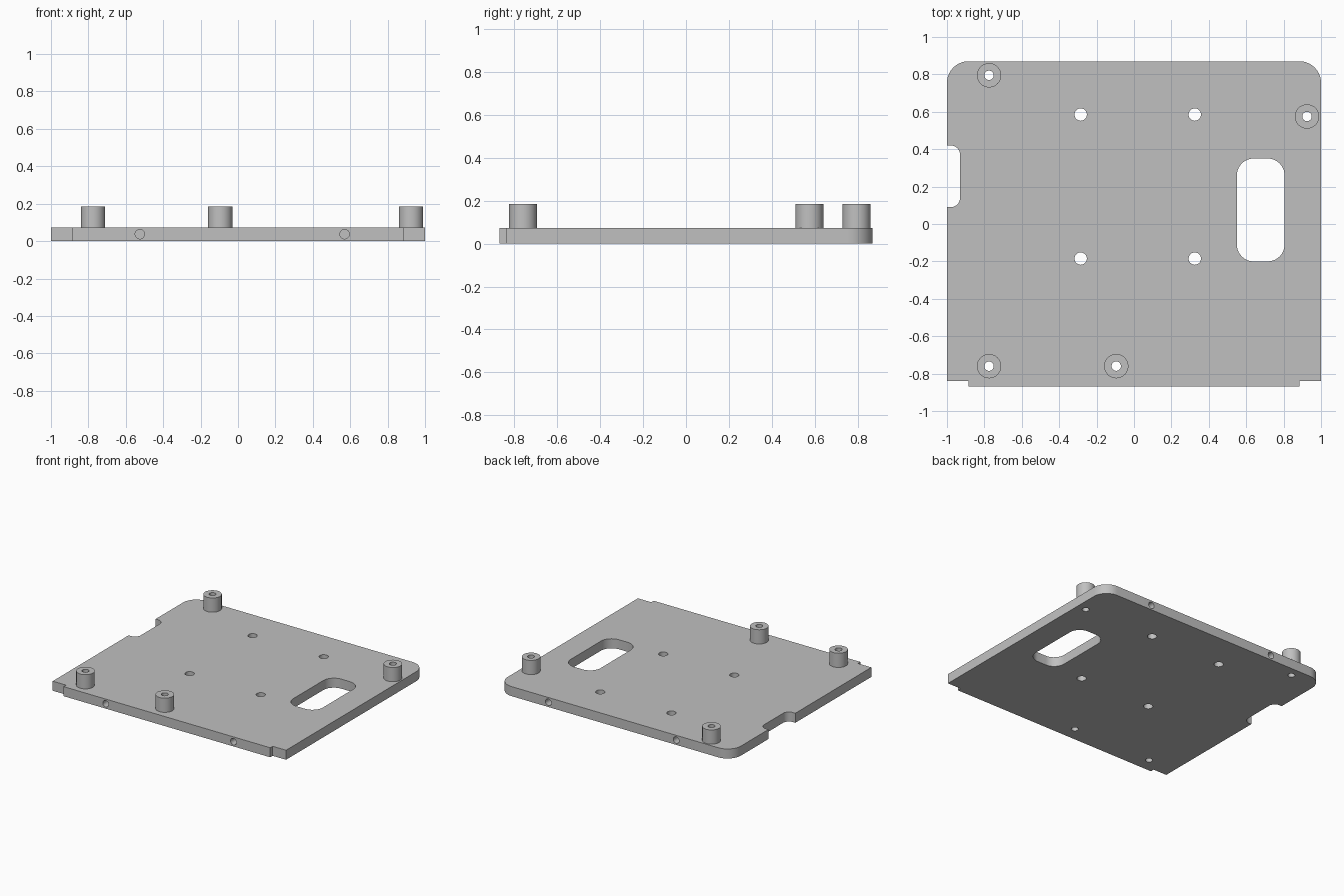
import bpy
import bmesh
from math import cos, sin, pi, radians
from mathutils import Vector, Matrix

cube = bpy.data.objects.get("Cube")
if cube:
    bpy.data.objects.remove(cube)

PLATE_TOP = 0.074
POST_TOP = 0.184
HALF_Y = 0.87

grey = bpy.data.materials.new("plain grey")
grey.use_nodes = True
colour = (0.53, 0.53, 0.53, 1)
grey.diffuse_color = colour
grey.node_tree.nodes["Principled BSDF"].inputs["Base Color"].default_value = colour


def finish(bm, name):
    bmesh.ops.recalc_face_normals(bm, faces=bm.faces)
    mesh = bpy.data.meshes.new(name)
    bm.to_mesh(mesh)
    bm.free()
    mesh.materials.append(grey)
    obj = bpy.data.objects.new(name, mesh)
    bpy.context.scene.collection.objects.link(obj)
    return obj


def fillet(corners, steps=10):
    """Round each right-angled (x, y, radius) corner of an outline."""
    points = []
    for i, (x, y, r) in enumerate(corners):
        p = Vector((x, y))
        if r == 0:
            points.append(p)
            continue
        u = (Vector(corners[i - 1][:2]) - p).normalized()
        v = (Vector(corners[(i + 1) % len(corners)][:2]) - p).normalized()
        for k in range(steps + 1):
            t = pi / 2 * k / steps
            points.append(p + r * (u * (1 - sin(t)) + v * (1 - cos(t))))
    return points


def prism(name, points, z0, z1):
    bm = bmesh.new()
    face = bm.faces.new([bm.verts.new((p.x, p.y, z0)) for p in points])
    side = bmesh.ops.extrude_face_region(bm, geom=[face])
    verts = [g for g in side["geom"] if isinstance(g, bmesh.types.BMVert)]
    bmesh.ops.translate(bm, verts=verts, vec=(0, 0, z1 - z0))
    return finish(bm, name)


def rounded_box(name, x0, x1, y0, y1, r):
    corners = [(x0, y0, r), (x1, y0, r), (x1, y1, r), (x0, y1, r)]
    return prism(name, fillet(corners), -0.1, 0.3)


def cylinder(name, centre, radius, depth, tilt=0):
    bm = bmesh.new()
    matrix = Matrix.Translation(centre) @ Matrix.Rotation(tilt, 4, "X")
    bmesh.ops.create_cone(bm, cap_ends=True, segments=40, radius1=radius,
                          radius2=radius, depth=depth, matrix=matrix)
    return finish(bm, name)


def cut(obj, cutters):
    bpy.context.view_layer.objects.active = obj
    for cutter in cutters:
        cutter.hide_render = True
        mod = obj.modifiers.new("cut", "BOOLEAN")
        mod.operation = "DIFFERENCE"
        mod.solver = "EXACT"
        mod.object = cutter
        bpy.ops.object.modifier_apply(modifier=mod.name)
        bpy.data.objects.remove(cutter)


def smooth(obj):
    bpy.ops.object.select_all(action="DESELECT")
    obj.select_set(True)
    bpy.context.view_layer.objects.active = obj
    bpy.ops.object.shade_smooth_by_angle(angle=radians(30))


# Base plate: rounded back corners, stepped front corners
plate = prism("base_plate", fillet([
    (-1, -0.84, 0), (-0.885, -0.84, 0), (-0.885, -HALF_Y, 0),
    (0.885, -HALF_Y, 0), (0.885, -0.84, 0), (1, -0.84, 0),
    (1, HALF_Y, 0.115), (-1, HALF_Y, 0.115)]), 0, PLATE_TOP)

# Long opening and edge notch
cutters = [rounded_box("slot_cutter", 0.55, 0.805, -0.2, 0.35, 0.09),
           rounded_box("notch_cutter", -1.2, -0.93, 0.09, 0.42, 0.05)]

# Four plain through holes
for x in (-0.285, 0.325):
    for y in (-0.185, 0.585):
        cutters.append(cylinder("hole_cutter", (x, y, 0), 0.033, 0.5))

# Blind holes in the front and back edges
for x in (-0.525, 0.57):
    for y in (-HALF_Y, HALF_Y):
        cutters.append(cylinder("edge_hole_cutter", (x, y, PLATE_TOP / 2),
                                0.025, 0.3, pi / 2))

# Hollow standoffs, bored through the plate
posts = {"back_right": (-0.775, 0.795), "back_left": (0.925, 0.575),
         "front_right": (-0.775, -0.76), "front_middle": (-0.095, -0.76)}
for place, (x, y) in posts.items():
    height = POST_TOP - PLATE_TOP
    post = cylinder(place + "_standoff", (x, y, PLATE_TOP + height / 2), 0.065, height)
    cut(post, [cylinder("bore_cutter", (x, y, 0), 0.025, 1)])
    smooth(post)
    cutters.append(cylinder("bore_cutter", (x, y, 0), 0.025, 1))

cut(plate, cutters)
smooth(plate)
